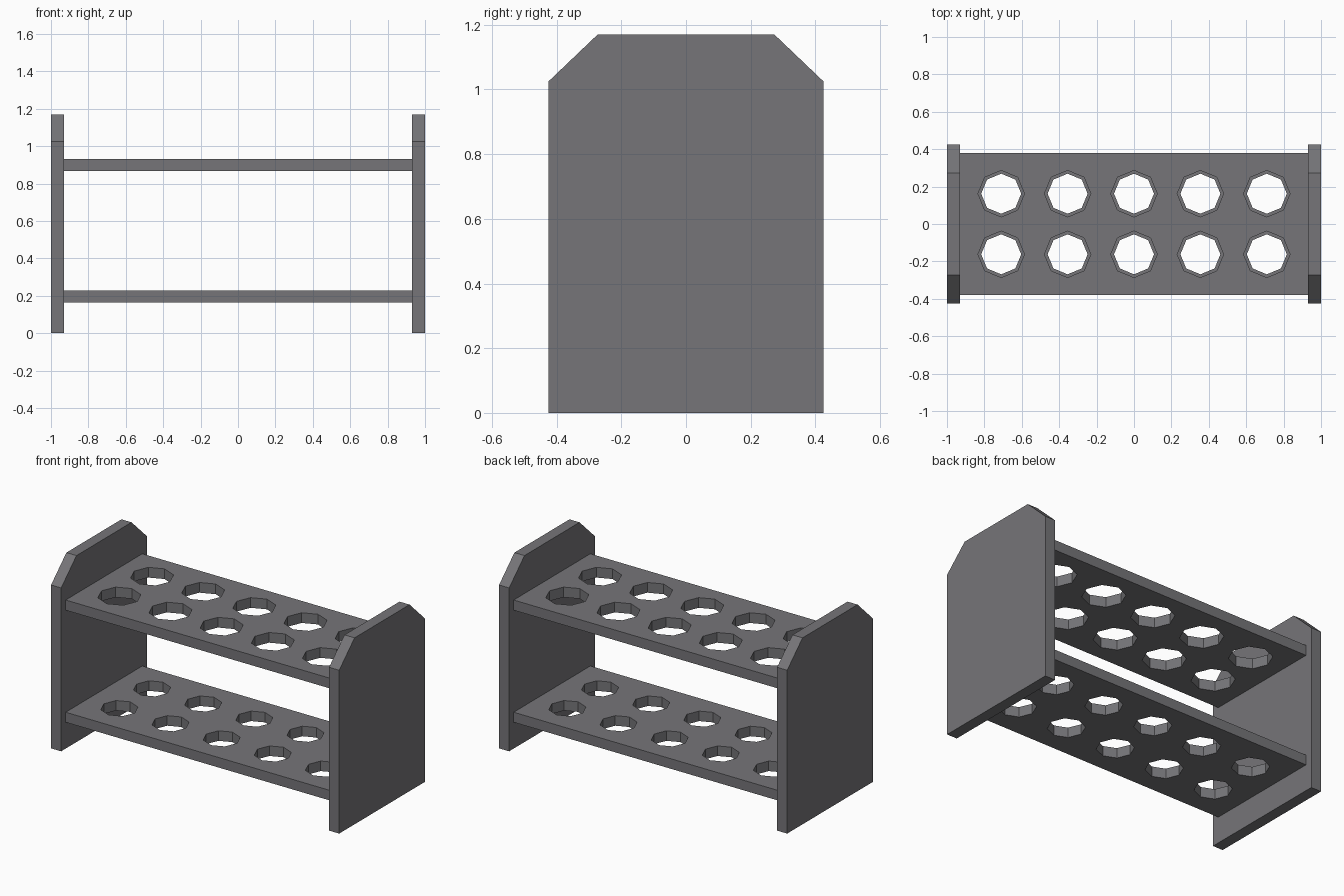
import bpy, bmesh, math
from mathutils import Matrix

if "Cube" in bpy.data.objects:
    bpy.data.objects.remove(bpy.data.objects["Cube"])

grey = bpy.data.materials.new("dark grey plastic")
grey.diffuse_color = (0.18, 0.178, 0.19, 1)
grey.use_nodes = True
grey.node_tree.nodes["Principled BSDF"].inputs["Base Color"].default_value = grey.diffuse_color


def add_object(name, bm):
    bmesh.ops.recalc_face_normals(bm, faces=bm.faces)
    mesh = bpy.data.meshes.new(name)
    bm.to_mesh(mesh)
    bm.free()
    mesh.materials.append(grey)
    obj = bpy.data.objects.new(name, mesh)
    bpy.context.scene.collection.objects.link(obj)
    return obj


# End panels: chamfered profile extruded along x
def end_panel(name, x0, x1):
    half = [(0.425, 0), (0.425, 1.025), (0.273, 1.17)]
    profile = half + [(-y, z) for y, z in reversed(half)]
    bm = bmesh.new()
    face = bm.faces.new([bm.verts.new((x0, y, z)) for y, z in profile])
    ext = bmesh.ops.extrude_face_region(bm, geom=[face])
    verts = [v for v in ext["geom"] if isinstance(v, bmesh.types.BMVert)]
    bmesh.ops.translate(bm, verts=verts, vec=(x1 - x0, 0, 0))
    return add_object(name, bm)


# Shelves: boards with two rows of five octagonal holes
def shelf(name, z0, z1, radius):
    zc = (z0 + z1) / 2
    bm = bmesh.new()
    bmesh.ops.create_cube(bm, size=1, matrix=Matrix.Translation((0, 0, zc))
                          @ Matrix.Diagonal((1.86, 0.76, z1 - z0, 1)))
    board = add_object(name, bm)

    bm = bmesh.new()
    for i in range(-2, 3):
        for y in (-0.162, 0.162):
            bmesh.ops.create_cone(bm, cap_ends=True, segments=8,
                                  radius1=radius, radius2=radius, depth=0.3,
                                  matrix=Matrix.Translation((i * 0.355, y, zc)))
    cutter = add_object(name + "_hole_cutter", bm)
    cutter.hide_render = True
    cutter.hide_set(True)

    cut = board.modifiers.new("holes", 'BOOLEAN')
    cut.operation = 'DIFFERENCE'
    cut.solver = 'EXACT'
    cut.object = cutter
    return board


end_panel("left_panel", -1.0, -0.93)
end_panel("right_panel", 0.93, 1.0)
shelf("lower_shelf", 0.165, 0.228, 0.107)
shelf("upper_shelf", 0.868, 0.932, 0.124)
